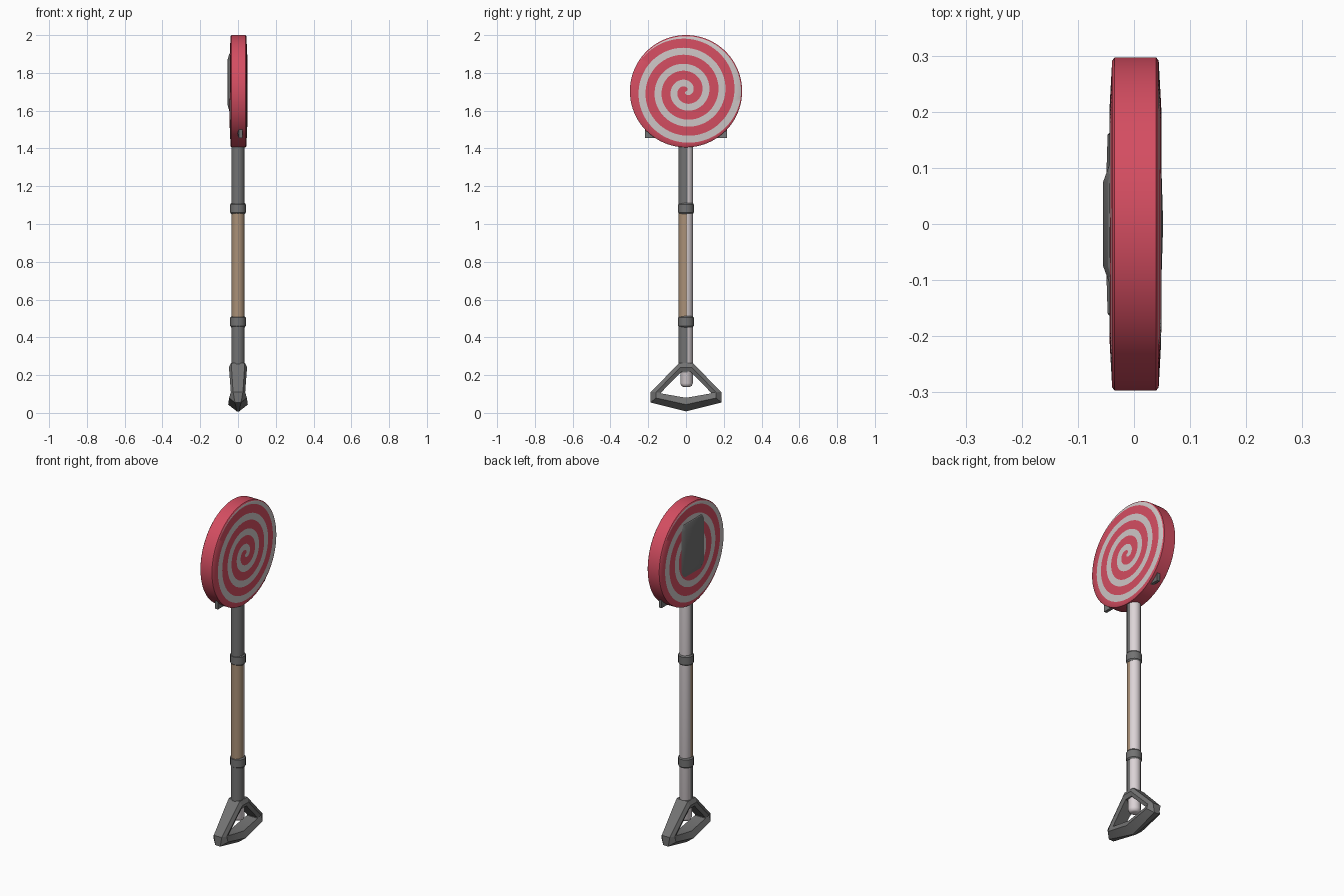
import bpy, bmesh, math
from mathutils import Vector

if "Cube" in bpy.data.objects:
    bpy.data.objects.remove(bpy.data.objects["Cube"])


def material(name, rgb):
    m = bpy.data.materials.new(name)
    m.diffuse_color = (*rgb, 1)
    m.use_nodes = True
    m.node_tree.nodes["Principled BSDF"].inputs["Base Color"].default_value = m.diffuse_color
    return m


RED = material("candy red", (0.66, 0.075, 0.12))
CREAM = material("swirl white", (0.62, 0.57, 0.57))
STICK = material("stick white", (0.72, 0.66, 0.68))
METAL = material("grey metal", (0.17, 0.17, 0.17))
WOOD = material("tan wood", (0.40, 0.28, 0.185))


def finish(name, bm, mats, angle=35):
    bmesh.ops.remove_doubles(bm, verts=bm.verts, dist=1e-5)
    bmesh.ops.recalc_face_normals(bm, faces=bm.faces)
    me = bpy.data.meshes.new(name)
    bm.to_mesh(me)
    bm.free()
    ob = bpy.data.objects.new(name, me)
    bpy.context.collection.objects.link(ob)
    for m in mats:
        me.materials.append(m)
    bpy.ops.object.select_all(action='DESELECT')
    ob.select_set(True)
    bpy.context.view_layer.objects.active = ob
    bpy.ops.object.shade_smooth_by_angle(angle=math.radians(angle))
    return ob


def lathe(name, profile, y, mat, sides, angle=35):
    """Revolve (radius, z) points about a vertical axis at the given y."""
    bm = bmesh.new()
    rings = []
    for r, z in profile:
        rings.append([bm.verts.new((r * math.cos(a), y + r * math.sin(a), z))
                      for a in ((i + 0.5) * math.tau / sides for i in range(sides))])
    for a, b in zip(rings, rings[1:]):
        for i in range(sides):
            j = (i + 1) % sides
            bm.faces.new((a[i], a[j], b[j], b[i]))
    bm.faces.new(rings[0])
    bm.faces.new(rings[-1])
    return finish(name, bm, [mat], angle)


# Shaft sections and collars
SY = -0.005
lathe("shaft_lower", [(0.036, 0.215), (0.036, 0.47)], SY, METAL, 12)
lathe("shaft_wood", [(0.035, 0.47), (0.035, 1.07)], SY, WOOD, 12)
lathe("shaft_upper", [(0.036, 1.07), (0.036, 1.5)], SY, METAL, 12)
for label, z in (("lower", 0.482), ("upper", 1.082)):
    lathe(label + "_collar", [(0.036, z - 0.03), (0.042, z - 0.022),
                              (0.042, z + 0.022), (0.036, z + 0.03)], 0, METAL, 16)

# Candy stick laid against the shaft, rounded at the bottom end
lathe("candy_stick", [(0.018, 0.138), (0.028, 0.143), (0.034, 0.157), (0.034, 1.48)],
      0.003, STICK, 16, 50)

# Triangular hand grip: outer, middle and inner loops with half widths in x
outer = [(0.035, 0.265, 0.036), (0.187, 0.110, 0.026), (0.187, 0.055, 0.016), (0, 0.008, 0.006)]
inner = [(0.024, 0.218, 0.038), (0.132, 0.108, 0.032), (0.132, 0.103, 0.034), (0, 0.080, 0.036)]
middle = [((o[0] + i[0]) / 2, (o[1] + i[1]) / 2, w)
          for o, i, w in zip(outer, inner, (0.048, 0.038, 0.047, 0.052))]
bm = bmesh.new()
section = [(outer, 1), (middle, 1), (inner, 1), (inner, -1), (middle, -1), (outer, -1)]
loops = []
for loop, side in section:
    pts = loop + [(-y, z, w) for y, z, w in reversed(loop[:3])]
    loops.append([bm.verts.new((side * w, y, z)) for y, z, w in pts])
for k in range(6):
    a, b = loops[k], loops[(k + 1) % 6]
    for i in range(7):
        j = (i + 1) % 7
        bm.faces.new((a[i], a[j], b[j], b[i]))
finish("hand_grip", bm, [METAL], 20)

# Candy disc: spiral strips on both faces, closed by a rim
CX, CZ, R, RF = 0.0025, 1.703, 0.297, 0.291
PITCH, HALF, N = 0.085, 0.0185, 96


def face_x(r):
    return 0.0465 - 0.005 * max(0.0, (r - 0.2) / (RF - 0.2))


bm = bmesh.new()
for side in (1, -1):
    def vert(r, a):
        return bm.verts.new((CX + side * face_x(r), side * r * math.cos(a), CZ + r * math.sin(a)))
    for step in range(-5 * N, 2 * N):
        a0, a1 = step * math.tau / N, (step + 1) * math.tau / N
        c0, c1 = 0.275 + PITCH * step / N, 0.275 + PITCH * (step + 1) / N
        for lo, hi, mi in ((-HALF, HALF, 1), (HALF, PITCH - HALF, 0)):
            r = [max(0.0, min(RF, v)) for v in (c0 + lo, c0 + hi, c1 + hi, c1 + lo)]
            # split the strip once so the gentle dome is followed
            if r[1] - r[0] < 1e-6 and r[2] - r[3] < 1e-6:
                continue
            pts = []
            for rr, aa in zip(r, (a0, a0, a1, a1)):
                if not pts or abs(rr - pts[-1][0]) > 1e-6 or (aa != pts[-1][1] and rr > 0):
                    pts.append((rr, aa))
            if len(pts) > 2 and pts[0][0] == 0 and pts[-1][0] == 0:
                pts.pop()
            if len(pts) > 2:
                bm.faces.new([vert(*p) for p in pts]).material_index = mi
rim = [(RF, face_x(RF)), (R, 0.037), (R, -0.037), (RF, -face_x(RF))]
for i in range(N):
    a0, a1 = i * math.tau / N, (i + 1) * math.tau / N
    for (r0, x0), (r1, x1) in zip(rim, rim[1:]):
        bm.faces.new([bm.verts.new((CX + x, r * math.cos(a), CZ + r * math.sin(a)))
                      for r, x, a in ((r0, x0, a0), (r0, x0, a1), (r1, x1, a1), (r1, x1, a0))])
finish("candy_disc", bm, [RED, CREAM], 40)

# Shovel blade running through the candy: back bulge and lower corners show
cols = [-0.218, -0.1, -0.075, 0.075, 0.1, 0.218]
depth = [0.0, 0.85, 1.0, 1.0, 0.85, 0.0]
rows = [(1.455, 0.0, 1), (1.60, 0.86, 1), (1.63, 1.0, 1), (1.87, 1.0, 0.98),
        (1.90, 0.86, 0.8), (1.94, 0.1, 0.5)]
bm = bmesh.new()
grid = [[bm.verts.new((0.005 - 0.060 * d * e, y * (s if abs(y) > 0.15 else 1), z))
         for y, d in zip(cols, depth)] for z, e, s in rows]
for a, b in zip(grid, grid[1:]):
    for i in range(5):
        bm.faces.new((a[i], a[i + 1], b[i + 1], b[i]))
# only the side corners reach below the disc edge; thickness goes inward
back = list(bm.faces)
ret = bmesh.ops.extrude_face_region(bm, geom=back)
moved = [g for g in ret["geom"] if isinstance(g, bmesh.types.BMVert)]
bmesh.ops.translate(bm, verts=moved, vec=Vector((0.018, 0, 0)))
finish("shovel_blade", bm, [METAL], 20)
